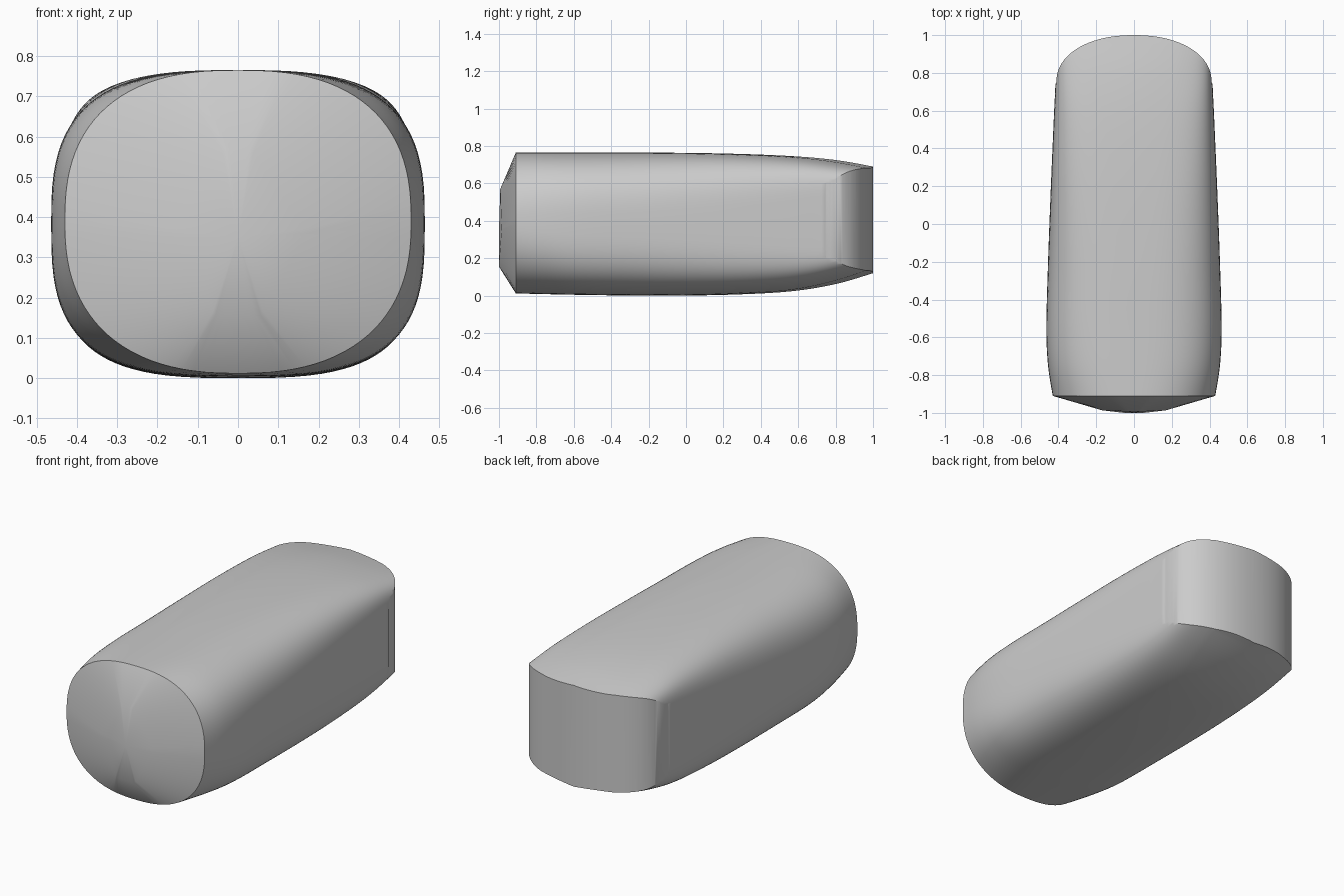
import bpy, bmesh, math

cube = bpy.data.objects.get("Cube")
if cube:
    bpy.data.objects.remove(cube, do_unlink=True)

SEG = 96    # points around each section
ROWS = 48   # sections along the body

# y, half width, bottom, top, roundness above, roundness below, roof crown, floor crown
STATIONS = [
    (-0.91, 0.43, 0.012, 0.765, 2.5, 2.4, 0, 0),
    (-0.75, 0.455, 0.008, 0.765, 2.75, 2.7, 0, 0),
    (-0.55, 0.464, 0.004, 0.765, 2.9, 3.1, 0, 0.005),
    (-0.2, 0.455, 0, 0.765, 3.2, 3.4, 0.005, 0.015),
    (0.2, 0.44, 0.004, 0.76, 4, 4.2, 0.015, 0.035),
    (0.55, 0.425, 0.022, 0.747, 5.5, 5.5, 0.03, 0.055),
    (0.8, 0.414, 0.062, 0.725, 8, 8, 0.045, 0.075),
    (1.0, 0.414, 0.12, 0.69, 10, 10, 0.045, 0.08),
    (1.1, 0.414, 0.15, 0.67, 10, 10, 0.045, 0.08),
]


def station(t):
    """Smooth blend through the stations, t from 0 to 1."""
    f = t * (len(STATIONS) - 1)
    i = min(int(f), len(STATIONS) - 2)
    u = f - i
    last = len(STATIONS) - 1
    rows = [STATIONS[max(0, min(last, i + k))] for k in (-1, 0, 1, 2)]
    return [b + 0.5 * u * (c - a + u * (2*a - 5*b + 4*c - d + u * (3*(b - c) + d - a)))
            for a, b, c, d in zip(*rows)]


def power(v, n):
    return math.copysign(abs(v) ** (2 / n), v)


def section(t):
    y, w, low, high, n_up, n_down, roof, floor = station(t)
    mid, half = (low + high) / 2, (high - low) / 2
    points = []
    for i in range(SEG):
        a = math.tau * i / SEG
        s, c = math.sin(a), math.cos(a)
        n, crown = (n_up, -roof) if s >= 0 else (n_down, floor)
        x, z = power(c, n), power(s, n)
        points.append((w * x, y, mid + half * z + crown * x * x * abs(z)))
    return points


# Blunt facet on the nose, as corners (x, y, z) going round from +x
NOSE = [(0.17, -0.986, 0.36), (0.03, -0.993, 0.57), (-0.03, -0.993, 0.57),
        (-0.17, -0.986, 0.36), (-0.055, -1, 0.155), (0.055, -1, 0.155)]
CORNER_AT = [0, 0.22, 0.28, 0.5, 0.71, 0.79, 1]


def nose_point(f):
    k = max(j for j in range(len(NOSE)) if CORNER_AT[j] <= f)
    u = (f - CORNER_AT[k]) / (CORNER_AT[k + 1] - CORNER_AT[k])
    a, b = NOSE[k], NOSE[(k + 1) % len(NOSE)]
    return tuple(p + u * (q - p) for p, q in zip(a, b))


def make_object(name, bm):
    bmesh.ops.recalc_face_normals(bm, faces=bm.faces[:])
    mesh = bpy.data.meshes.new(name)
    bm.to_mesh(mesh)
    bm.free()
    obj = bpy.data.objects.new(name, mesh)
    bpy.context.collection.objects.link(obj)
    return obj


# Body: nose facet, then sections lofted to the rear
bm = bmesh.new()
loops = [[nose_point(i / SEG) for i in range(SEG)]]
loops += [section(r / ROWS) for r in range(ROWS + 1)]
rings = [[bm.verts.new(p) for p in loop] for loop in loops]
for a, b in zip(rings, rings[1:]):
    for i in range(SEG):
        j = (i + 1) % SEG
        bm.faces.new((a[i], a[j], b[j], b[i]))
tip = bm.verts.new((0, -1, 0.35))
for i in range(SEG):
    bm.faces.new((tip, rings[0][i], rings[0][(i + 1) % SEG]))
bm.faces.new(rings[-1])
body = make_object("body", bm)

# Cutter: upright outline that rounds the rear wall
bm = bmesh.new()
outline = [(0.7, -1.2), (0.7, 0.3)]
for i in range(49):
    a = math.pi * i / 48
    outline.append((0.411 * power(math.cos(a), 2.15), 0.75 + 0.25 * power(math.sin(a), 2.15)))
outline += [(-0.7, 0.3), (-0.7, -1.2)]
base = bm.faces.new([bm.verts.new((x, y, -0.3)) for x, y in outline])
top = bmesh.ops.extrude_face_region(bm, geom=[base])
bmesh.ops.translate(bm, vec=(0, 0, 1.4),
                    verts=[v for v in top["geom"] if isinstance(v, bmesh.types.BMVert)])
cutter = make_object("rear_outline_cutter", bm)
cutter.hide_render = True

bpy.ops.object.select_all(action='DESELECT')
body.select_set(True)
bpy.context.view_layer.objects.active = body
trim = body.modifiers.new("round_rear", 'BOOLEAN')
trim.operation = 'INTERSECT'
trim.solver = 'EXACT'
trim.object = cutter
bpy.ops.object.modifier_apply(modifier=trim.name)
bpy.data.objects.remove(cutter, do_unlink=True)

# Plain grey finish
grey = bpy.data.materials.new("plain_grey")
grey.use_nodes = True
colour = (0.6, 0.6, 0.6, 1)
grey.diffuse_color = colour
grey.node_tree.nodes["Principled BSDF"].inputs["Base Color"].default_value = colour
body.data.materials.clear()
body.data.materials.append(grey)
bpy.ops.object.shade_smooth_by_angle(angle=math.radians(35))
